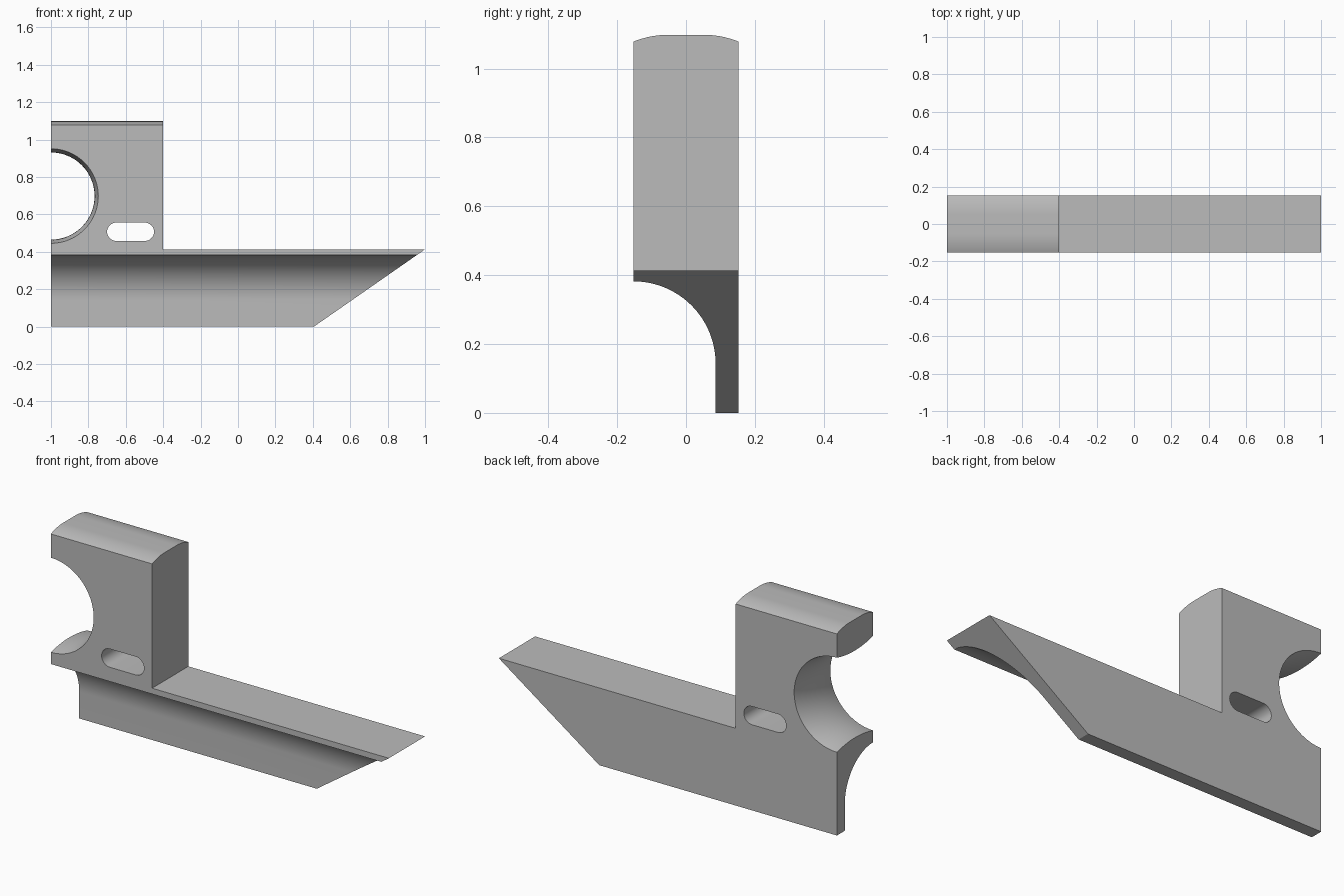
import bpy, bmesh, math
from mathutils import Vector

if "Cube" in bpy.data.objects:
    bpy.data.objects.remove(bpy.data.objects["Cube"], do_unlink=True)

HALF = 0.153          # half thickness in y
TOP, SHELF, LIP = 1.098, 0.413, 0.382
BLOCK_X = -0.401      # right end of the upright block

grey = bpy.data.materials.new("plain grey")
grey.use_nodes = True
colour = (0.5, 0.5, 0.5, 1)
grey.diffuse_color = colour
grey.node_tree.nodes["Principled BSDF"].inputs["Base Color"].default_value = colour


def arc(cu, cv, r, a0, a1, n):
    angles = [math.radians(a0 + (a1 - a0) * i / n) for i in range(n + 1)]
    return [(cu + r * math.cos(a), cv + r * math.sin(a)) for a in angles]


def make_object(name, bm):
    bmesh.ops.recalc_face_normals(bm, faces=bm.faces)
    mesh = bpy.data.meshes.new(name)
    bm.to_mesh(mesh)
    bm.free()
    mesh.materials.append(grey)
    obj = bpy.data.objects.new(name, mesh)
    bpy.context.collection.objects.link(obj)
    return obj


def prism(name, points, place, sweep):
    """Extrude a closed outline along the sweep vector."""
    bm = bmesh.new()
    face = bm.faces.new([bm.verts.new(place(u, v)) for u, v in points])
    new = bmesh.ops.extrude_face_region(bm, geom=[face])["geom"]
    bmesh.ops.translate(bm, vec=Vector(sweep),
                        verts=[g for g in new if isinstance(g, bmesh.types.BMVert)])
    return make_object(name, bm)


def combine(target, tool, operation):
    mod = target.modifiers.new(tool.name, 'BOOLEAN')
    mod.operation, mod.object, mod.solver = operation, tool, 'EXACT'
    bpy.ops.object.select_all(action='DESELECT')
    bpy.context.view_layer.objects.active = target
    target.select_set(True)
    bpy.ops.object.modifier_apply(modifier=mod.name)
    bpy.data.objects.remove(tool, do_unlink=True)


# Cross-section: thin leg, concave underside, lip and crowned top
fillet = LIP - 0.143
crown_r, flat = 0.275, 0.05
crown_a = math.degrees(math.asin((HALF - flat) / crown_r))
section = [(HALF, 0)]
section += arc(flat, TOP - crown_r, crown_r, 90 - crown_a, 90, 10)
section += arc(-flat, TOP - crown_r, crown_r, 90, 90 + crown_a, 10)
section += arc(-HALF, LIP - fillet, fillet, 90, 0, 32)
section += [(-HALF + fillet, 0)]
bracket = prism("bracket", section, lambda y, z: (-1, y, z), (2, 0, 0))

# Side outline: upright block, long shelf and slanted end
outline = [(-1.2, -0.2), (0.406 - 0.2 * 0.594 / SHELF, -0.2), (1, SHELF),
           (BLOCK_X, SHELF), (BLOCK_X, 1.3), (-1.2, 1.3)]
side = prism("side_outline", outline, lambda x, z: (x, -0.5, z), (0, 1, 0))
combine(bracket, side, 'INTERSECT')

# Rounded slot through the block
slot_points = arc(-0.498, 0.507, 0.049, -90, 90, 16) + arc(-0.651, 0.507, 0.049, 90, 270, 16)
slot = prism("slot", slot_points, lambda x, z: (x, -0.5, z), (0, 1, 0))
combine(bracket, slot, 'DIFFERENCE')

# Half-round opening, narrowest at mid thickness
bm = bmesh.new()
throat, flare, rings, around = 0.233, 0.6, 24, 96
loops = []
for i in range(rings + 1):
    y = -0.2 + 0.4 * i / rings
    r = throat + flare - math.sqrt(flare ** 2 - y ** 2)
    loops.append([bm.verts.new((-1 + x, y, 0.698 + z))
                  for x, z in arc(0, 0, r, 0, 360, around)[:-1]])
for a, b in zip(loops, loops[1:]):
    for j in range(around):
        k = (j + 1) % around
        bm.faces.new((a[j], a[k], b[k], b[j]))
bm.faces.new(loops[0])
bm.faces.new(loops[-1])
combine(bracket, make_object("round_opening", bm), 'DIFFERENCE')

bpy.ops.object.shade_smooth_by_angle(angle=math.radians(30))
